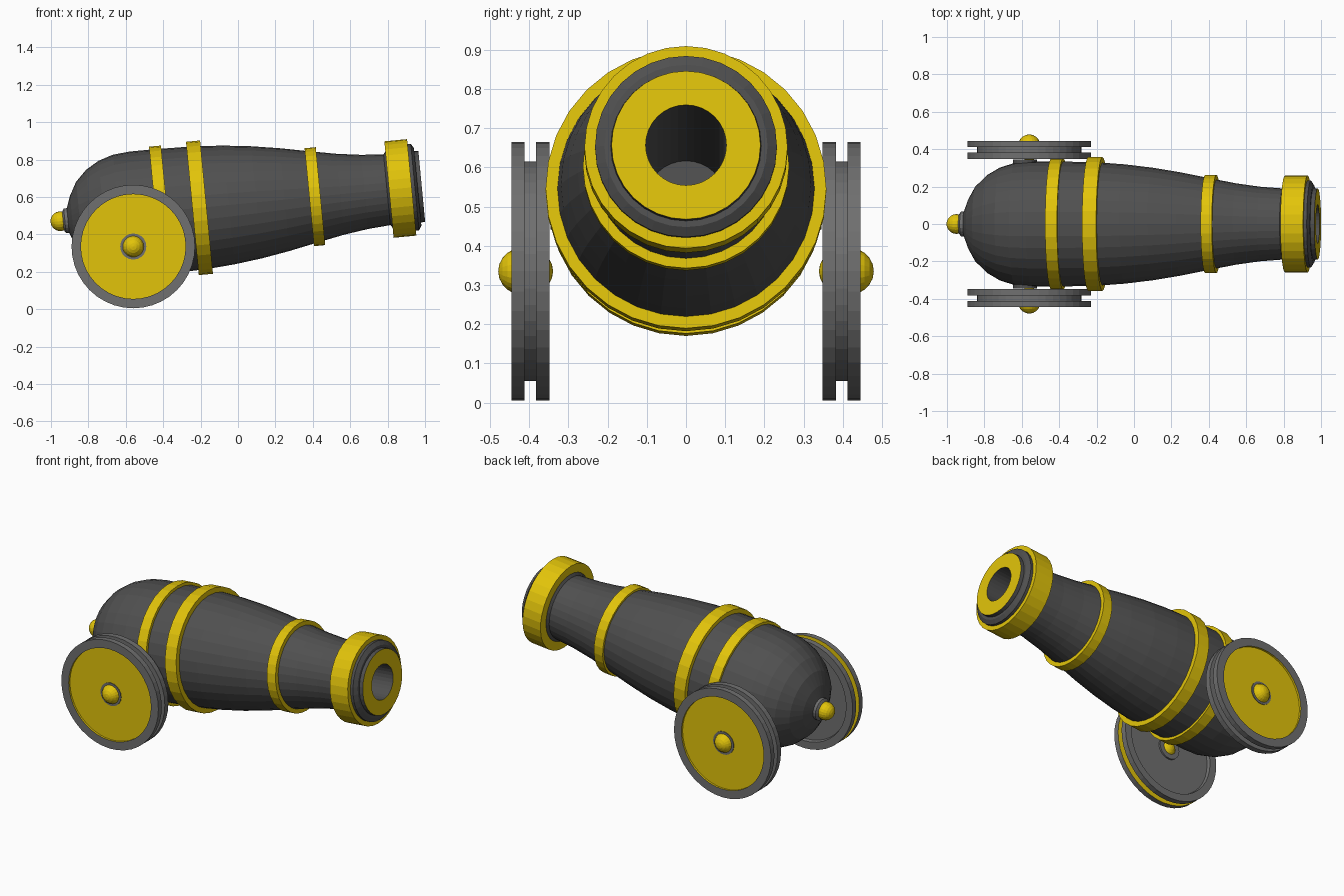
import bpy, bmesh, math
from mathutils import Matrix

if "Cube" in bpy.data.objects:
    bpy.data.objects.remove(bpy.data.objects["Cube"])


def material(name, rgb):
    m = bpy.data.materials.new(name)
    m.diffuse_color = (*rgb, 1)
    m.use_nodes = True
    m.node_tree.nodes["Principled BSDF"].inputs["Base Color"].default_value = m.diffuse_color
    return m


IRON = material("dark iron", (0.08, 0.08, 0.08))
STEEL = material("grey steel", (0.16, 0.16, 0.16))
BRASS = material("yellow brass", (0.76, 0.55, 0.003))


def lathe(name, profile, mats, matrix, sides=32, rule=None, closed=False):
    """Spin (axial, radius) points about local x; rule(i) gives material of strip i."""
    bm = bmesh.new()
    rings = []
    for t, r in profile:
        if r == 0:
            rings.append([bm.verts.new((t, 0, 0))] * sides)
        else:
            rings.append([bm.verts.new((t, r * math.cos(a), r * math.sin(a)))
                          for a in (2 * math.pi * k / sides for k in range(sides))])
    n = len(profile)
    for i in range(n if closed else n - 1):
        a, b = rings[i], rings[(i + 1) % n]
        for k in range(sides):
            j = (k + 1) % sides
            quad = list(dict.fromkeys((a[k], a[j], b[j], b[k])))
            if len(quad) > 2:
                bm.faces.new(quad).material_index = rule(i) if rule else 0
    bmesh.ops.recalc_face_normals(bm, faces=bm.faces)
    me = bpy.data.meshes.new(name)
    bm.to_mesh(me)
    bm.free()
    for m in mats:
        me.materials.append(m)
    ob = bpy.data.objects.new(name, me)
    ob.matrix_world = matrix
    bpy.context.collection.objects.link(ob)
    return ob


def ball(name, center, r, matrix):
    steps = 10
    pts = [(center - r * math.cos(math.pi * i / steps),
            r * math.sin(math.pi * i / steps) if 0 < i < steps else 0)
           for i in range(steps + 1)]
    return lathe(name, pts, [BRASS], matrix, 20)


# Barrel axis: tilted up towards the muzzle
AXIS = Matrix.Translation((0, 0, 0.562)) @ Matrix.Rotation(-math.radians(5.5), 4, 'Y')

# Barrel with rounded breech, brass muzzle face and deep bore
barrel = [(-0.92, 0), (-0.915, 0.06), (-0.89, 0.13), (-0.85, 0.202), (-0.79, 0.261),
          (-0.72, 0.302), (-0.64, 0.327), (-0.55, 0.335), (-0.43, 0.335), (-0.2, 0.33),
          (-0.05, 0.319), (0.1, 0.301), (0.25, 0.276), (0.4, 0.246), (0.55, 0.217),
          (0.68, 0.199), (0.8, 0.190), (0.83, 0.232), (0.95, 0.232), (0.965, 0.208),
          (0.965, 0.192), (0.987, 0.19), (0.987, 0.103), (-0.5, 0.103), (-0.5, 0)]
lathe("barrel", barrel, [IRON, BRASS], AXIS, rule=lambda i: int(i == 21))

# Brass bands round the barrel
for name, t, w, r, inner in (("rear_band", -0.412, 0.064, 0.351, 0.32),
                             ("middle_band", -0.207, 0.076, 0.358, 0.32),
                             ("front_band", 0.413, 0.06, 0.263, 0.22),
                             ("muzzle_band", 0.872, 0.122, 0.259, 0.18)):
    a, b = t - w / 2, t + w / 2
    lathe(name, [(a, inner), (a, r), (b, r), (b, inner)], [BRASS], AXIS, closed=True)

# Trunnions: short pins on both sides of the breech
lathe("trunnions", [(-0.346, 0), (-0.346, 0.065), (0.346, 0.065), (0.346, 0)], [IRON],
      AXIS @ Matrix.Translation((-0.585, 0, 0)) @ Matrix.Rotation(math.radians(90), 4, 'Z'), 20)

# Breech collar and knob
lathe("breech_collar", [(-0.90, 0.066), (-0.93, 0.066), (-0.94, 0.05), (-0.94, 0)],
      [STEEL], AXIS, 20)
ball("breech_knob", -0.954, 0.053, AXIS)

# Wheels: two rims with a groove, brass outer disc, hub on both faces
wheel = [(0.368, 0), (0.368, 0.28), (0.348, 0.285), (0.348, 0.33), (0.382, 0.33),
         (0.382, 0.28), (0.412, 0.28), (0.412, 0.33), (0.445, 0.33), (0.445, 0.28),
         (0.433, 0.28), (0.433, 0)]
for side, angle in (("left", 90), ("right", -90)):
    M = Matrix.Translation((-0.56, 0, 0.335)) @ Matrix.Rotation(math.radians(angle), 4, 'Z')
    lathe(side + "_wheel", wheel, [STEEL, BRASS], M, 40, rule=lambda i: int(i in (6, 9, 10)))
    lathe(side + "_hub_collar", [(0.358, 0), (0.358, 0.07), (0.437, 0.07), (0.437, 0)],
          [STEEL], M, 20)
    ball(side + "_outer_hub", 0.42, 0.059, M)
    ball(side + "_inner_hub", 0.394, 0.055, M)
